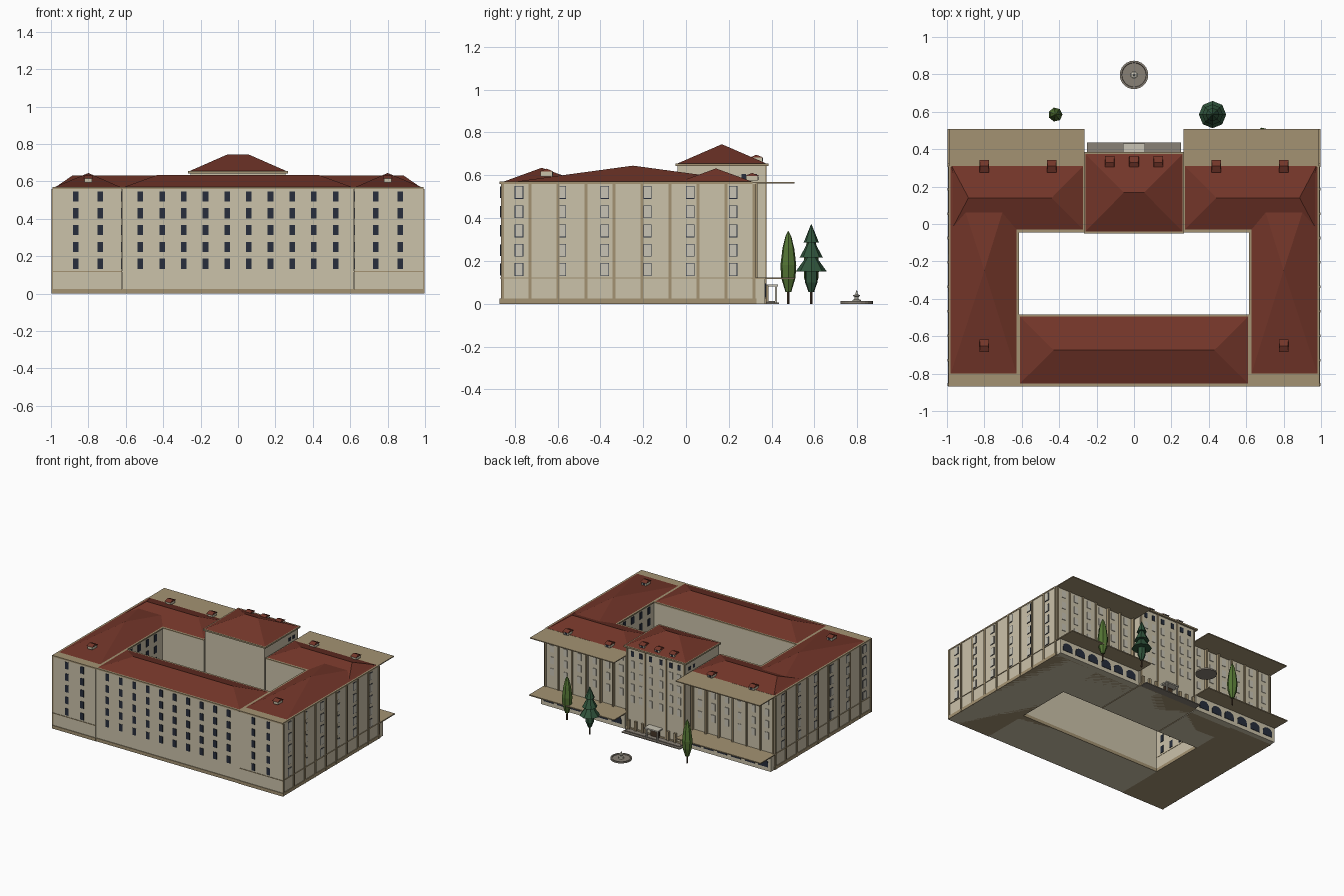
import bpy, bmesh, math
from mathutils import Matrix, Vector

if "Cube" in bpy.data.objects:
    bpy.data.objects.remove(bpy.data.objects["Cube"])


def material(name, r, g, b):
    m = bpy.data.materials.new(name)
    m.diffuse_color = (r, g, b, 1)
    m.use_nodes = True
    m.node_tree.nodes["Principled BSDF"].inputs["Base Color"].default_value = m.diffuse_color
    return m


WALL = material("cream_plaster", .60, .54, .40)
TRIM = material("tan_trim", .37, .29, .17)
ROOF = material("red_tile", .17, .036, .022)
GLASS = material("dark_glass", .02, .027, .045)
PALE = material("pale_frame", .58, .55, .46)
STONE = material("grey_stone", .25, .22, .18)
WOOD = material("brown_wood", .06, .035, .02)
PINE = material("pine_green", .03, .09, .045)
LEAF = material("leaf_green", .09, .18, .035)


def finish(name, bm, mat):
    bmesh.ops.recalc_face_normals(bm, faces=bm.faces)
    me = bpy.data.meshes.new(name)
    bm.to_mesh(me)
    bm.free()
    me.materials.append(mat)
    ob = bpy.data.objects.new(name, me)
    bpy.context.collection.objects.link(ob)
    return ob


def mirrored(b):
    return (-b[1], -b[0]) + tuple(b[2:])


def boxes(name, items, mat, both=False):
    """Boxes given as x0, x1, y0, y1, z0, z1, joined in one object."""
    if both:
        items = list(items) + [mirrored(b) for b in items]
    bm = bmesh.new()
    for x0, x1, y0, y1, z0, z1 in items:
        mid = Vector((x0 + x1, y0 + y1, z0 + z1)) / 2
        size = Matrix.Diagonal((x1 - x0, y1 - y0, z1 - z0, 1))
        bmesh.ops.create_cube(bm, size=1, matrix=Matrix.Translation(mid) @ size)
    return finish(name, bm, mat)


def hip_roof(name, x0, x1, y0, y1, z0, z1, r0, r1):
    """Hipped roof whose ridge runs in x from r0 to r1 (r0 == r1: pyramid)."""
    bm = bmesh.new()
    base = [bm.verts.new((x, y, z0)) for x, y in ((x0, y0), (x1, y0), (x1, y1), (x0, y1))]
    ym = (y0 + y1) / 2
    a = bm.verts.new((r0, ym, z1))
    b = a if r0 == r1 else bm.verts.new((r1, ym, z1))
    s, e, n, w = [(base[i], base[(i + 1) % 4]) for i in range(4)]
    bm.faces.new((*e, b))
    bm.faces.new((*w, a))
    for edge, ridge in ((s, (b, a)), (n, (a, b))):
        bm.faces.new((*edge, *(ridge if a is not b else (a,))))
    bm.faces.new(base[::-1])
    return finish(name, bm, ROOF)


def lathe(name, x, y, profile, sides, mat):
    """Turned solid from (radius, height) points."""
    bm = bmesh.new()
    rings = []
    for r, z in profile:
        rings.append([bm.verts.new((x + r * math.cos(t), y + r * math.sin(t), z))
                      for t in (2 * math.pi * i / sides for i in range(sides))])
    for lo, hi in zip(rings, rings[1:]):
        for i in range(sides):
            j = (i + 1) % sides
            bm.faces.new((lo[i], lo[j], hi[j], hi[i]))
    bm.faces.new(rings[0][::-1])
    bm.faces.new(rings[-1])
    return finish(name, bm, mat)


ROWS = [.16, .25, .34, .43, .52]
EAVE = .565

# Main blocks around the courtyard
boxes("south_block", [(-.62, .62, -.862, -.49, 0, EAVE)], WALL)
boxes("side_wings", [(.622, .99, -.865, .325, 0, EAVE)], WALL, True)
boxes("north_blocks", [(.265, .622, -.04, .31, 0, EAVE)], WALL, True)
boxes("central_tower", [(-.255, .255, -.04, .37, 0, .645)], WALL)
boxes("ground_floor_front", [(.265, .99, .31, .37, 0, .115)], WALL, True)

# Plinth, cornices and projecting slabs
boxes("plinth", [(-.62, .62, -.867, -.485, 0, .025), (-.26, .26, -.045, .375, 0, .025)], TRIM)
boxes("wing_plinth", [(.617, .995, -.87, .33, 0, .025), (.265, .617, -.045, .315, 0, .025)], TRIM, True)
boxes("cornice", [(-.62, .62, -.868, -.483, .56, .57), (-.268, .268, -.05, .385, .643, .655)], TRIM)
boxes("wing_cornice", [(.615, .993, -.87, .31, .56, .57)], TRIM, True)
boxes("eave_slab", [(.265, .99, -.045, .507, .562, .569)], TRIM, True)
boxes("porch_slab", [(.265, .997, .305, .507, .115, .123)], TRIM, True)
boxes("string_course", [(.62, .995, -.869, .33, .117, .122)], TRIM, True)

# Hipped roofs
hip_roof("south_roof", -.61, .61, -.853, -.495, .57, .635, -.43, .43)
hip_roof("tower_roof", -.26, .26, -.04, .375, .655, .745, -.055, .055)
for s, side in ((1, "right"), (-1, "left")):
    lo, hi = sorted((s * .628, s * .98))
    hip_roof(side + "_wing_roof", lo, hi, -.8, .305, .57, .645, s * .8, s * .8)
    lo, hi = sorted((s * .272, s * .975))
    r0, r1 = sorted((s * .44, s * .885))
    hip_roof(side + "_north_roof", lo, hi, -.03, .31, .57, .632, r0, r1)

# Dormers
dormers = [(x, .325, .575) for x in (-.8, -.44, .44, .8)]
dormers += [(x, -.635, .595) for x in (-.8, .8)]
dormers += [(x, .345, .66) for x in (-.13, 0, .13)]
boxes("dormer_body", [(x - .02, x + .02, y - .045, y + .012, z, z + .024) for x, y, z in dormers], WALL)
boxes("dormer_glass", [(x - .01, x + .01, y + .01, y + .014, z + .004, z + .02) for x, y, z in dormers], GLASS)
for x, y, z in dormers:
    hip_roof("dormer_roof", x - .026, x + .026, y - .05, y + .018, z + .022, z + .036, x - .022, x + .022)

# Pilasters on the side and north walls
side = [-.858 + .1305 * i for i in range(10)]
boxes("side_pilaster", [(.985, .997, y - .007, y + .007, 0, .56) for y in side], TRIM, True)
boxes("north_pilaster", [(x - .006, x + .006, .305, .333, .12, .562)
                         for x in (.28, .40, .51, .63, .75, .87, .98)], TRIM, True)
boxes("tower_pilaster", [(x - .006, x + .006, .365, .377, .02, .645) for x in (.09, .245)], TRIM, True)

# South windows and courtyard windows
south_x = [.058 + .116 * i for i in range(5)] + [.737, .868]
boxes("south_window", [(x - .015, x + .015, -.868 if x > .6 else -.865, -.85, z - .027, z + .027)
                       for x in south_x for z in ROWS], GLASS, True)
boxes("courtyard_window", [(.618, .63, y - .016, y + .016, z - .027, z + .027)
                           for y in (-.43, -.33, -.23, -.13) for z in ROWS], GLASS, True)

# Side windows: dark reveal with pale frame in front
side_y = [-.78 + .2 * i for i in range(6)]
boxes("side_window", [(.985, .993, y - .02, y + .02, z - .03, z + .03)
                      for y in side_y for z in ROWS], GLASS, True)
boxes("side_window_frame", [(.985, .995, y - .017, y + .017, z - .027, z + .027)
                            for y in side_y for z in ROWS], PALE, True)

# North windows
north_x = [.34, .455, .57, .69, .81, .925]
boxes("north_window", [(x - .017, x + .017, .3, .315 if x < .62 else .329, z - .027, z + .027)
                       for x in north_x for z in ROWS[1:]], PALE, True)
boxes("tower_window", [(x - .015, x + .015, .36, .374, z - .027, z + .027)
                       for x in (.045, .13, .2) for z in ROWS[1:]], PALE, True)
boxes("attic_window", [(x - .013, x + .013, .36, .374, .58, .62) for x in (.045, .13, .2)]
      + [(.25, .259, y - .011, y + .011, .58, .605) for y in (.27, .32)], GLASS, True)


# Ground floor arched openings under the porch slab
bm = bmesh.new()
for s in (1, -1):
    for x in (.34, .455, .57, .69, .81, .925):
        arc = [(.042, .03)] + [(.042 * math.cos(a), .06 + .035 * math.sin(a))
                               for a in (math.pi * i / 8 for i in range(9))] + [(-.042, .03)]
        face = bm.faces.new([bm.verts.new((s * x + u, .373, v)) for u, v in arc])
        new = bmesh.ops.extrude_face_region(bm, geom=[face])["geom"]
        bmesh.ops.translate(bm, vec=(0, -.01, 0), verts=[v for v in new if isinstance(v, bmesh.types.BMVert)])
finish("arched_opening", bm, GLASS)

# Entrance steps, door and canopy
boxes("entrance_steps", [(-.25, .25, .37, .435, 0, .007), (-.235, .235, .37, .415, .007, .014)], STONE)
boxes("entrance_door", [(-.035, .035, .36, .384, .014, .075)], WOOD)
boxes("entrance_canopy", [(-.058, .058, .365, .43, .08, .09)], PALE)
boxes("canopy_post", [(.043, .053, .415, .425, .007, .08)], PALE, True)
boxes("entrance_column", [(x - .01, x + .01, .365, .385, .014, .085) for x in (.11, .17, .23)], TRIM, True)

# Fountain
lathe("fountain_basin", 0, .797, [(.076, 0), (.076, .012), (.066, .012), (.064, .006), (.015, .006)], 24, STONE)
lathe("fountain_spout", 0, .797, [(.02, .006), (.02, .018), (.009, .022), (.009, .032), (.016, .036),
                                  (.016, .04), (.006, .044), (.002, .062)], 12, PALE)

# Trees
for x, y, n in ((.42, .585, "pine"), (-.42, .585, "cypress"), (.69, .478, "cypress")):
    lathe(n + "_trunk", x, y, [(.007, 0), (.005, .16)], 6, WOOD)
    if n == "cypress":
        lathe("cypress_crown", x, y, [(.014, .055), (.034, .12), (.038, .18), (.028, .26), (.014, .315), (.001, .34)], 7, LEAF)
    else:
        for r, z0, z1 in ((.073, .15, .25), (.055, .215, .315), (.036, .285, .372)):
            lathe("pine_tier", x, y, [(r, z0), (.001, z1)], 8, PINE)
        lathe("pine_skirt", x, y, [(.012, .055), (.03, .1), (.03, .16)], 7, PINE)
